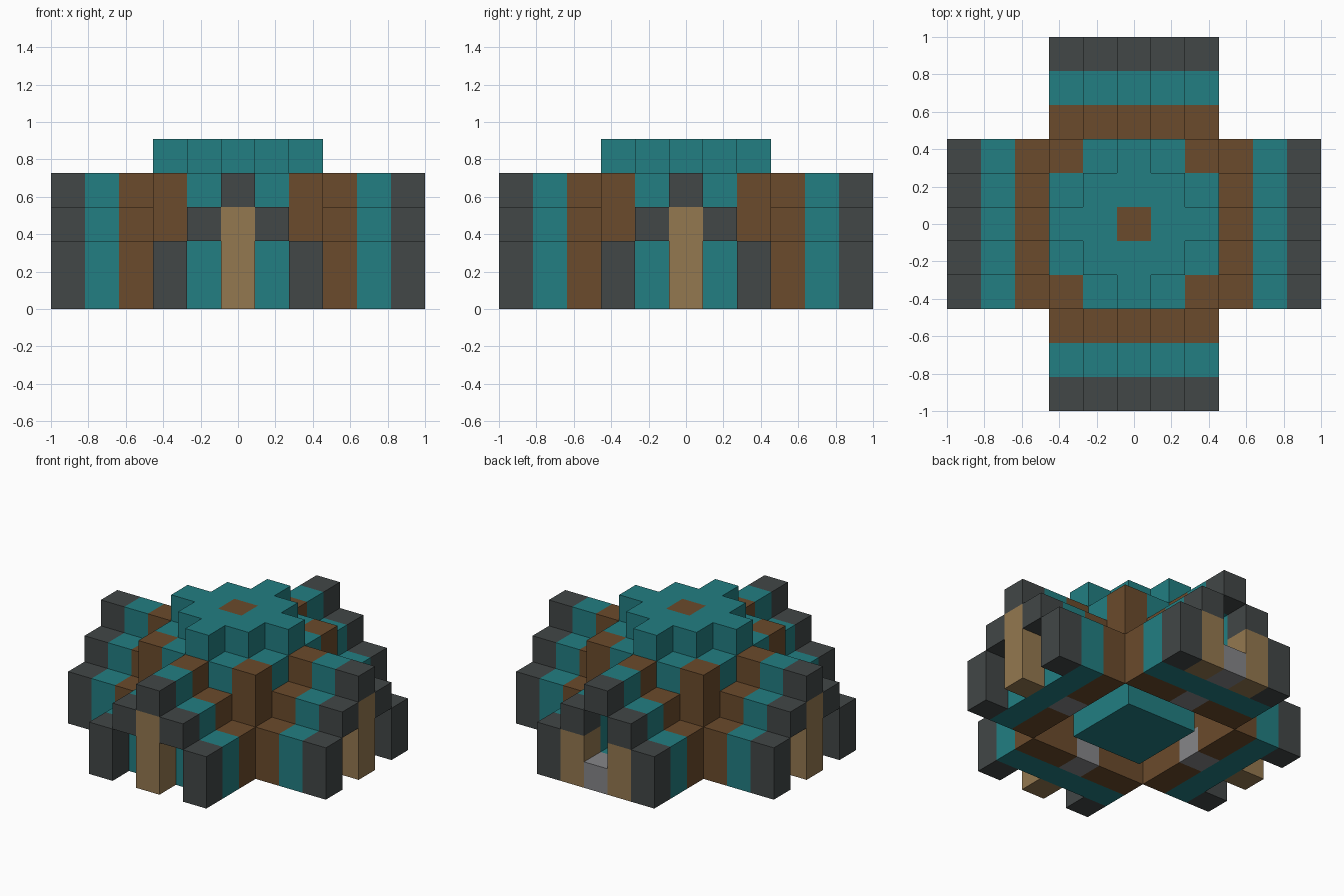
import bpy
import bmesh
from mathutils import Vector

UNIT = 2 / 11
default = bpy.data.objects.get("Cube")
if default:
    bpy.data.objects.remove(default, do_unlink=True)


def material(name, rgb):
    m = bpy.data.materials.new(name)
    m.use_nodes = True
    colour = (*rgb, 1)
    m.diffuse_color = colour
    m.node_tree.nodes["Principled BSDF"].inputs["Base Color"].default_value = colour
    return m


teal = material("teal", (0.016, 0.209, 0.223))
brown = material("brown", (0.147, 0.070, 0.025))
charcoal = material("charcoal", (0.054, 0.063, 0.063))
tan = material("tan", (0.296, 0.188, 0.080))
grey = material("grey", (0.24, 0.24, 0.25))

# Every part is a set of grid blocks
parts = {}
filled = set()


def add(name, mat, cells):
    cells = set(cells) - filled
    filled.update(cells)
    parts[name] = (mat, cells)


def column(x, y, low, high):
    return [(x, y, z) for z in range(low, high)]


def roof_height(u):
    return 4 - abs(u)


# Four gabled arms, described by position across (u) and distance out (d)
directions = {
    "front": lambda u, d: (u, -d),
    "right": lambda u, d: (-d, -u),
    "back": lambda u, d: (-u, d),
    "left": lambda u, d: (d, u),
}
for side, place in directions.items():
    is_door = side == "back"
    rim, outer, inner = [], [], []
    for u in range(-2, 3):
        top = roof_height(u)
        rim += column(*place(u, 5), 0 if abs(u) == 2 else top - 1, top)
        for d, band in ((4, outer), (3, inner)):
            cells = column(*place(u, d), 0, top)
            if is_door and u == 0:
                cells = [c for c in cells if c[2] in (0, top - 1)]
            band += cells
    add(side + "_sill", grey, column(*place(0, 3), 0, 1))
    add(side + "_gable_rim", charcoal, rim)
    add(side + "_outer_band", teal, outer)
    add(side + "_inner_band", brown, inner)
    if is_door:
        add("doorstep", grey, column(*place(0, 5), 0, 1))
        add("door_jambs", tan, column(*place(-1, 5), 0, 2) + column(*place(1, 5), 0, 2))
    else:
        add(side + "_pillar", tan, column(*place(0, 5), 0, 3))

# Central tower: corner columns, stepped shoulders, cap and floor
square = [(x, y) for x in range(-2, 3) for y in range(-2, 3)]
add("corner_columns", brown,
    [c for x, y in square if abs(x) + abs(y) == 4 for c in column(x, y, 2, 4)])
add("roof_shoulders", teal, [(x, y, 3) for x, y in square if abs(x) + abs(y) == 3])
add("roof_peak", brown, [(0, 0, 4)])
add("roof_cap", teal, [(x, y, 4) for x, y in square if abs(x) + abs(y) < 3])
add("central_floor", teal, [(x, y, 0) for x, y in square if max(abs(x), abs(y)) < 2])


def block_face(bm, cell, axis, sign):
    """Add one outward square of a block."""
    normal = Vector((0, 0, 0))
    normal[axis] = sign
    a = Vector((0, 0, 0))
    a[(axis + 1) % 3] = 1
    b = normal.cross(a)
    centre = Vector(cell) + Vector((0, 0, 0.5)) + normal / 2
    corners = [centre + (a * i + b * j) / 2 for i, j in ((-1, -1), (1, -1), (1, 1), (-1, 1))]
    bm.faces.new([bm.verts.new(c * UNIT) for c in corners])


# Build each part from its exposed block faces
for name, (mat, cells) in parts.items():
    bm = bmesh.new()
    for cell in sorted(cells):
        for axis in range(3):
            for sign in (-1, 1):
                neighbour = list(cell)
                neighbour[axis] += sign
                if tuple(neighbour) not in filled:
                    block_face(bm, cell, axis, sign)
    bmesh.ops.remove_doubles(bm, verts=bm.verts[:], dist=0.001)
    bmesh.ops.dissolve_limit(bm, angle_limit=0.01, verts=bm.verts[:], edges=bm.edges[:])
    mesh = bpy.data.meshes.new(name)
    bm.to_mesh(mesh)
    bm.free()
    mesh.materials.append(mat)
    obj = bpy.data.objects.new(name, mesh)
    bpy.context.collection.objects.link(obj)
